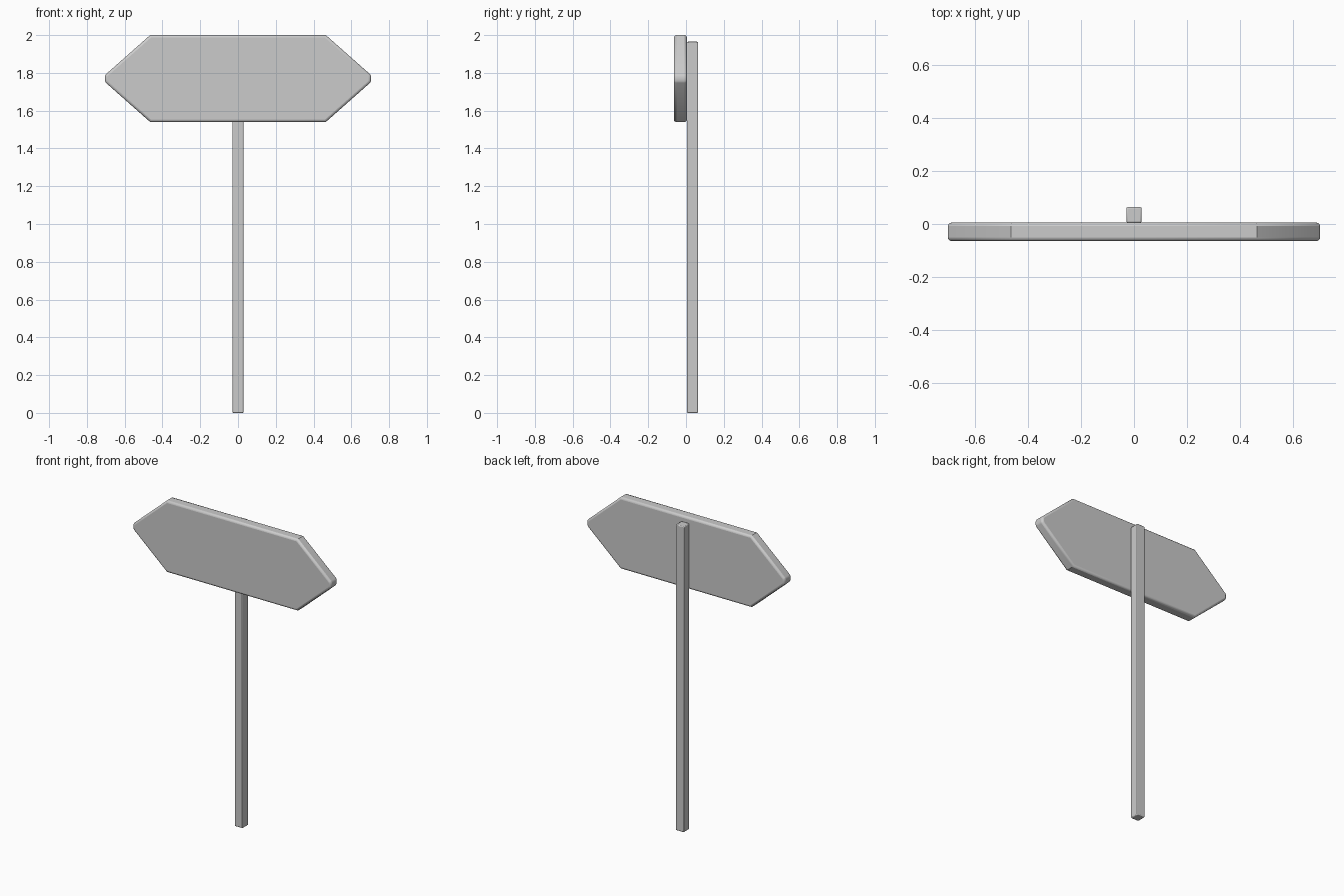
import bpy, bmesh, math

if "Cube" in bpy.data.objects:
    bpy.data.objects.remove(bpy.data.objects["Cube"])


def finish(obj, bevel, segments):
    """Round the edges sharper than 60 degrees and shade smooth."""
    mod = obj.modifiers.new("edge_rounding", 'BEVEL')
    mod.width = bevel
    mod.segments = segments
    mod.limit_method = 'ANGLE'
    mod.angle_limit = math.radians(60)
    bpy.ops.object.select_all(action='DESELECT')
    obj.select_set(True)
    bpy.context.view_layer.objects.active = obj
    bpy.ops.object.shade_smooth_by_angle(angle=math.radians(35))


def extruded_profile(name, points, start, depth):
    """Extrude a closed 2D (x, z) outline along +y."""
    bm = bmesh.new()
    face = bm.faces.new([bm.verts.new((x, start, z)) for x, z in points])
    result = bmesh.ops.extrude_face_region(bm, geom=[face])
    moved = [g for g in result["geom"] if isinstance(g, bmesh.types.BMVert)]
    bmesh.ops.translate(bm, verts=moved, vec=(0, depth, 0))
    bmesh.ops.recalc_face_normals(bm, faces=bm.faces)
    mesh = bpy.data.meshes.new(name)
    bm.to_mesh(mesh)
    bm.free()
    obj = bpy.data.objects.new(name, mesh)
    bpy.context.collection.objects.link(obj)
    return obj


# Sign board: pointed at both ends with blunt tips
right = [(0.465, 1.54), (0.699, 1.747), (0.704, 1.757),
         (0.704, 1.783), (0.699, 1.793), (0.465, 2.0)]
left = [(-x, z) for x, z in reversed(right)]
board = extruded_profile("sign_board", right + left, -0.064, 0.069)
finish(board, 0.013, 3)

# Square post behind the board
bpy.ops.mesh.primitive_cube_add(size=1, location=(0, 0.0345, 0.9825))
post = bpy.context.object
post.name = "post"
post.scale = (0.057, 0.059, 1.965)
bpy.ops.object.transform_apply(location=False, rotation=False, scale=True)
finish(post, 0.005, 2)
